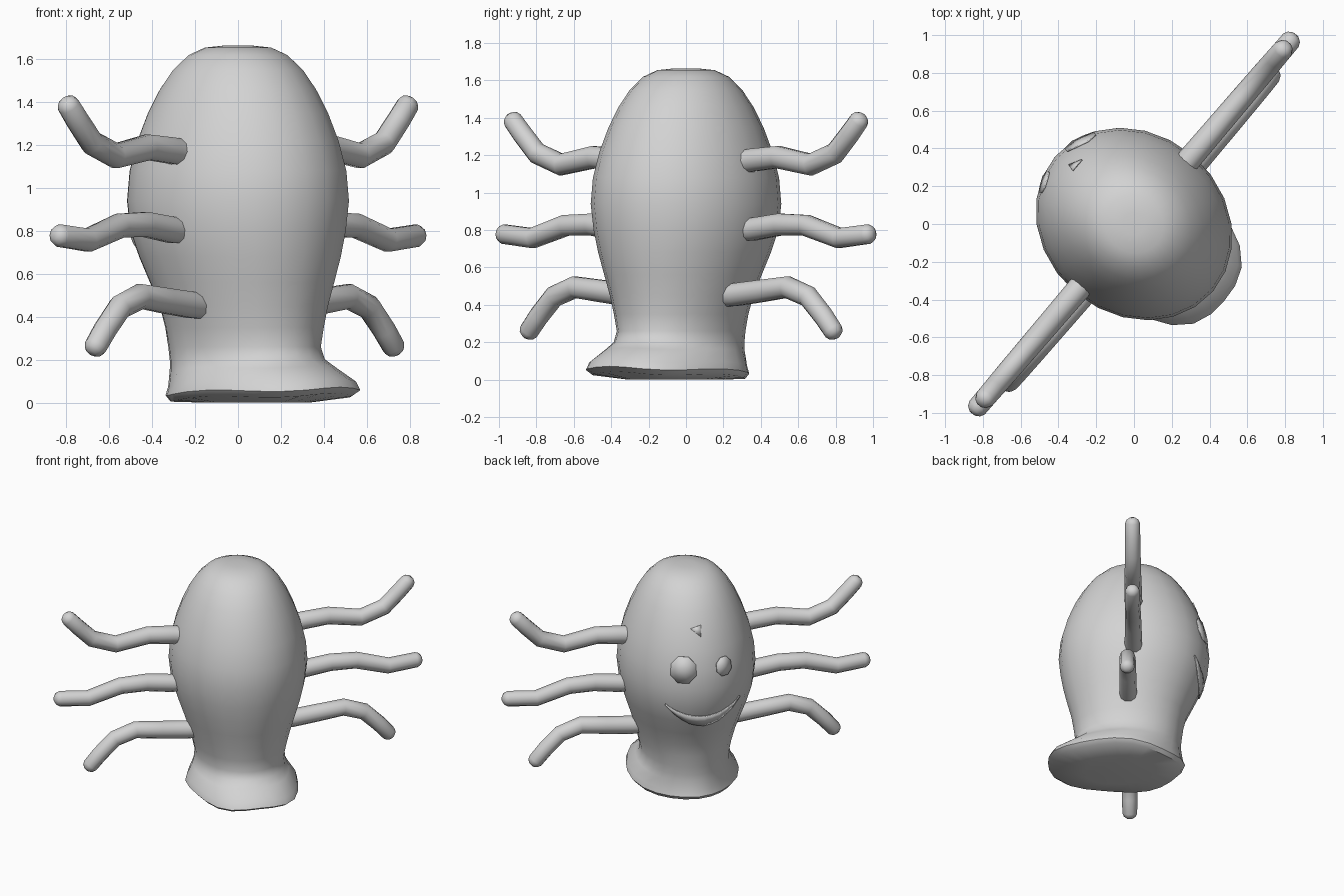
import bpy, bmesh
from math import sin, cos, pi, radians
from mathutils import Vector
from mathutils.bvhtree import BVHTree

cube = bpy.data.objects.get("Cube")
if cube:
    bpy.data.objects.remove(cube)

grey = bpy.data.materials.new("soft_grey")
grey.use_nodes = True
grey.diffuse_color = (0.65, 0.65, 0.65, 1)
grey.node_tree.nodes["Principled BSDF"].inputs["Base Color"].default_value = grey.diffuse_color

# Arms spread along U, the face looks along V
U = Vector((cos(radians(49.5)), sin(radians(49.5)), 0))
V = Vector((-U.y, U.x, 0))
UP = Vector((0, 0, 1))


def finish(bm, name, angle=45):
    mesh = bpy.data.meshes.new(name)
    bm.to_mesh(mesh)
    bm.free()
    obj = bpy.data.objects.new(name, mesh)
    bpy.context.collection.objects.link(obj)
    mesh.materials.append(grey)
    bpy.ops.object.select_all(action='DESELECT')
    obj.select_set(True)
    bpy.context.view_layer.objects.active = obj
    bpy.ops.object.shade_smooth_by_angle(angle=radians(angle))
    return obj


def loft(rings):
    """Skin a list of equal-length point rings and cap both ends."""
    bm = bmesh.new()
    loops = [[bm.verts.new(p) for p in ring] for ring in rings]
    n = len(loops[0])
    for low, high in zip(loops, loops[1:]):
        for i in range(n):
            j = (i + 1) % n
            bm.faces.new((low[i], low[j], high[j], high[i]))
    bm.faces.new(loops[0])
    bm.faces.new(loops[-1])
    bmesh.ops.recalc_face_normals(bm, faces=bm.faces)
    return bm


# Body: height, shift along V, half widths along U and V, rim waviness
profile = [
    (0.00, -0.11, 0.20, 0.28, 0), (0.022, -0.13, 0.36, 0.465, 1),
    (0.05, -0.14, 0.385, 0.50, 1), (0.09, -0.135, 0.375, 0.48, 1),
    (0.16, -0.085, 0.33, 0.425, 0.5), (0.20, -0.055, 0.312, 0.395, 0.2),
    (0.26, -0.04, 0.308, 0.388, 0), (0.35, -0.04, 0.327, 0.40, 0),
    (0.45, -0.036, 0.355, 0.42, 0), (0.56, -0.025, 0.39, 0.46, 0),
    (0.68, -0.012, 0.43, 0.502, 0), (0.80, 0, 0.462, 0.535, 0),
    (0.94, 0, 0.478, 0.55, 0), (1.08, 0, 0.467, 0.537, 0),
    (1.22, 0, 0.435, 0.498, 0), (1.35, 0, 0.39, 0.445, 0),
    (1.46, 0, 0.34, 0.385, 0), (1.55, 0, 0.285, 0.32, 0),
    (1.62, 0, 0.22, 0.24, 0), (1.655, 0, 0.15, 0.16, 0), (1.665, 0, 0.06, 0.06, 0),
]


def body_ring(z, shift, a, b, wave, n=24):
    ring = []
    for i in range(n):
        t = 2 * pi * i / n
        r = 1 + 0.025 * wave * sin(5 * t)
        lift = wave * (0.008 * cos(4 * t) - 0.014 * sin(t))
        ring.append(U * a * r * cos(t) + V * (shift + b * r * sin(t)) + UP * (z + lift))
    return ring


body_mesh = loft([body_ring(*row) for row in profile])
surface = BVHTree.FromBMesh(body_mesh)
finish(body_mesh, "body")

# Arms: outward x distance and height along each bend, sideways shift
arms = {
    "upper": ([(0.18, 1.15), (0.31, 1.175), (0.42, 1.19), (0.57, 1.15),
               (0.68, 1.21), (0.745, 1.31), (0.79, 1.385)], 0),
    "middle": ([(0.18, 0.80), (0.31, 0.805), (0.43, 0.83), (0.55, 0.825),
                (0.70, 0.757), (0.83, 0.778)], 0),
    "lower": ([(0.13, 0.45), (0.25, 0.455), (0.37, 0.475), (0.485, 0.495),
               (0.58, 0.445), (0.65, 0.34), (0.695, 0.26)], -0.04),
}


def build_arm(name, path, shift, side, n=10):
    out = U * side
    pts = [out * (x / U.x) + V * shift + UP * z for x, z in path]
    radii = [0.066 - 0.012 * i / (len(pts) - 1) for i in range(len(pts))]
    # rounded tip
    end = (pts[-1] - pts[-2]).normalized()
    pts += [pts[-1] + end * 0.025, pts[-1] + end * 0.04]
    radii += [0.043, 0.02]
    rings = []
    for i, p in enumerate(pts):
        along = (pts[min(i + 1, len(pts) - 1)] - pts[max(i - 1, 0)]).normalized()
        normal = along.cross(V)
        rings.append([p + (V * cos(2 * pi * k / n) + normal * sin(2 * pi * k / n)) * radii[i]
                      for k in range(n)])
    finish(loft(rings), name, 60)


for level, (path, shift) in arms.items():
    build_arm(level + "_arm_left", path, shift, 1)
    build_arm(level + "_arm_right", path, shift, -1)


# Face details sit on the body as thin plates
def on_body(azimuth, z, lift=0.006):
    a = radians(azimuth)
    out = Vector((cos(a), sin(a), 0))
    hit, normal, _, _ = surface.ray_cast(out * 2 + UP * z, -out)
    return hit + normal * lift


def plate(name, points, faces):
    bm = bmesh.new()
    verts = [bm.verts.new(on_body(*p)) for p in points]
    for f in faces:
        bm.faces.new([verts[i] for i in f])
    obj = finish(bm, name)
    solid = obj.modifiers.new("thickness", 'SOLIDIFY')
    solid.thickness = 0.008
    solid.offset = 0


def eye(name, azimuth, z, rx, rz, n=8):
    points = [(azimuth, z)]
    for i in range(n):
        t = 2 * pi * (i + 0.5) / n
        points.append((azimuth + rx * cos(t), z + rz * sin(t)))
    plate(name, points, [(0, (i + 1) % n + 1, i + 1) for i in range(n)])


eye("large_eye", 123, 1.09, 10.5, 0.10)
eye("small_eye", 155, 1.09, 7, 0.07)

# Smile: crescent between a shallow upper and a deeper lower curve
columns = 11
points = []
for i in range(columns):
    s = 2 * i / (columns - 1) - 1
    points += [(140 + 31 * s, 0.725 + 0.095 * s * s),
               (140 + 31 * s, 0.64 + 0.17 * s * s)]
plate("mouth", points, [(2 * i, 2 * i + 1, 2 * i + 3, 2 * i + 2) for i in range(columns - 1)])

# Small brow mark
plate("brow_mark", [(129, 1.365), (139, 1.385), (138, 1.31)], [(0, 2, 1)])
